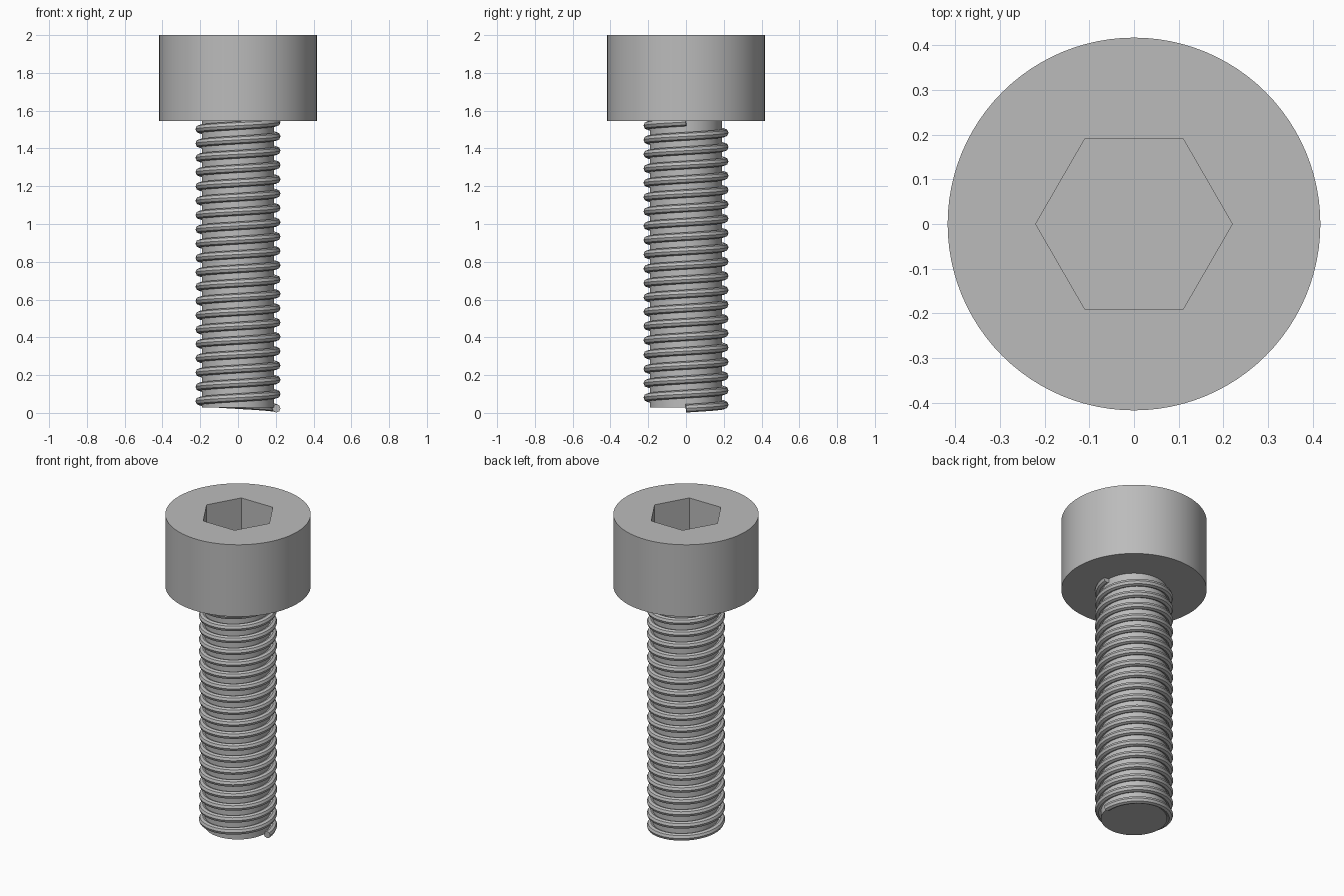
import bpy
import math

cube = bpy.data.objects.get("Cube")
if cube:
    bpy.data.objects.remove(cube, do_unlink=True)

HEAD_R, HEAD_BOTTOM, TOP = 0.417, 1.545, 2.0
SOCKET_R, SOCKET_DEPTH = 0.22, 0.23
SHAFT_R, SHAFT_BOTTOM = 0.19, 0.028
THREAD_R, WIRE_R = 0.203, 0.022
THREAD_START, PITCH, TURNS, STEPS = 0.024, 0.0758, 20, 40

steel = bpy.data.materials.new("grey steel")
steel.use_nodes = True
colour = (0.5, 0.5, 0.5, 1)
steel.diffuse_color = colour
steel.node_tree.nodes["Principled BSDF"].inputs["Base Color"].default_value = colour


def prism(name, radius, bottom, top, sides):
    """Upright prism between two heights, with a corner on the x axis."""
    bpy.ops.mesh.primitive_cylinder_add(
        vertices=sides, radius=radius, depth=top - bottom,
        location=(0, 0, (top + bottom) / 2), rotation=(0, 0, math.pi / 2))
    obj = bpy.context.object
    obj.name = name
    obj.data.materials.append(steel)
    return obj


def smooth(obj):
    bpy.ops.object.select_all(action="DESELECT")
    obj.select_set(True)
    bpy.context.view_layer.objects.active = obj
    bpy.ops.object.shade_smooth_by_angle(angle=math.radians(35))


# Cylindrical head with a hexagonal socket cut into its top
head = prism("head", HEAD_R, HEAD_BOTTOM, TOP, 96)
cutter = prism("socket_cutter", SOCKET_R, TOP - SOCKET_DEPTH, TOP + 0.1, 6)
cutter.hide_render = True
cut = head.modifiers.new("socket", "BOOLEAN")
cut.operation = "DIFFERENCE"
cut.solver = "EXACT"
cut.object = cutter
bpy.context.view_layer.objects.active = head
bpy.ops.object.modifier_apply(modifier=cut.name)
bpy.data.objects.remove(cutter, do_unlink=True)
smooth(head)

# Plain shaft core
shaft = prism("shaft", SHAFT_R, SHAFT_BOTTOM, HEAD_BOTTOM + 0.01, 64)
smooth(shaft)

# Right-handed thread: a round wire wound around the shaft
curve = bpy.data.curves.new("thread", "CURVE")
curve.dimensions = "3D"
curve.twist_mode = "Z_UP"
curve.bevel_depth = WIRE_R
curve.bevel_resolution = 2
curve.use_fill_caps = True
helix = curve.splines.new("POLY")
helix.points.add(TURNS * STEPS)
for i, point in enumerate(helix.points):
    turn = i / STEPS
    angle = turn * math.tau
    point.co = (THREAD_R * math.cos(angle), THREAD_R * math.sin(angle),
                THREAD_START + PITCH * turn, 1)
thread = bpy.data.objects.new("thread", curve)
bpy.context.collection.objects.link(thread)
curve.materials.append(steel)
bpy.ops.object.select_all(action="DESELECT")
thread.select_set(True)
bpy.context.view_layer.objects.active = thread
bpy.ops.object.convert(target="MESH")
smooth(bpy.context.object)
